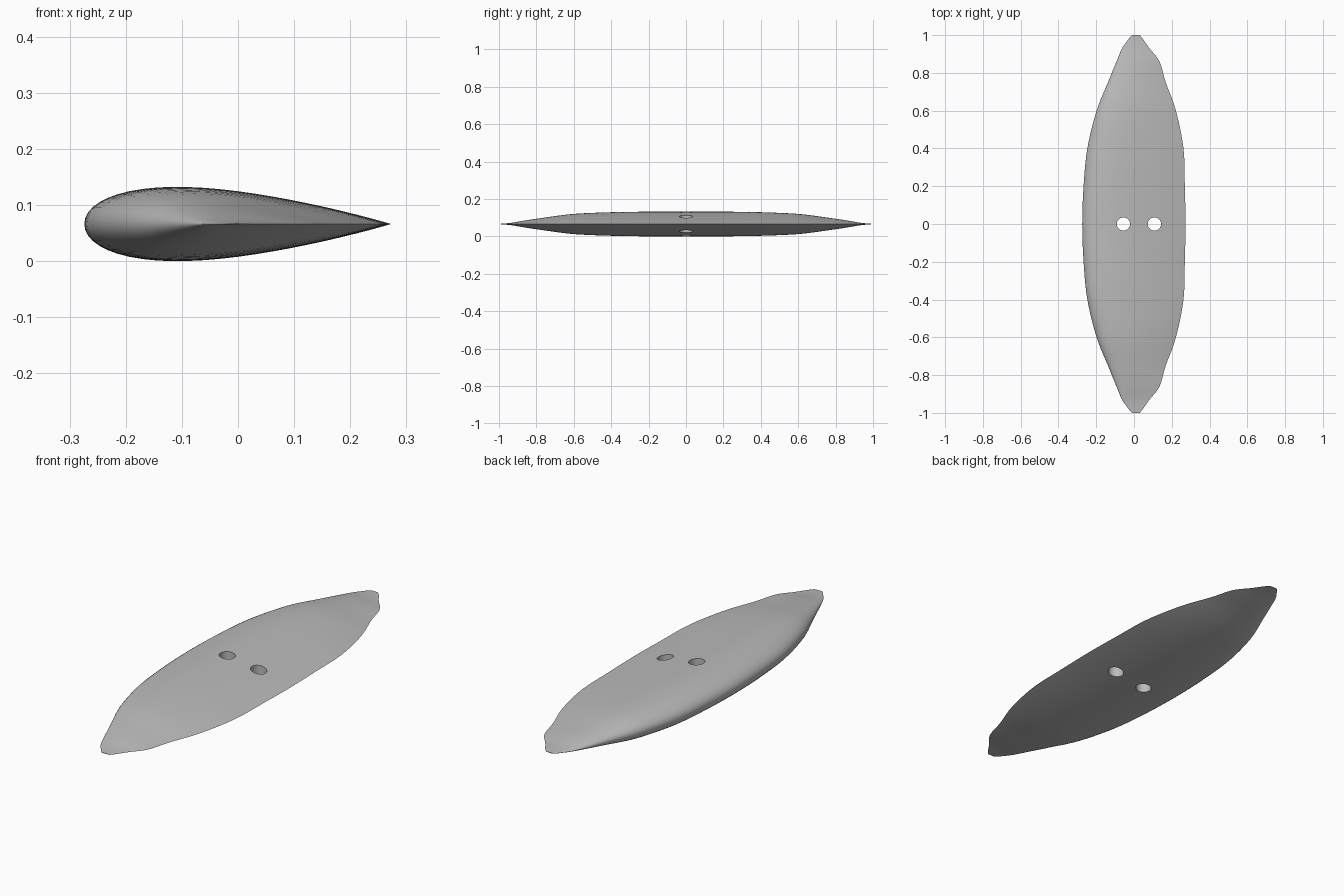
import bpy, bmesh, math

cube = bpy.data.objects.get("Cube")
if cube:
    bpy.data.objects.remove(cube, do_unlink=True)

MID_Z = 0.066
# Half-span stations: distance from middle, leading x, trailing x, half thickness
STATIONS = [
    (0.0, -0.274, 0.273, 0.066), (0.2, -0.267, 0.269, 0.066),
    (0.4, -0.247, 0.262, 0.063), (0.6, -0.198, 0.222, 0.054),
    (0.75, -0.138, 0.168, 0.035), (0.86, -0.093, 0.135, 0.019),
    (0.93, -0.063, 0.082, 0.007), (0.98, -0.028, 0.047, 0.002),
    (1.0, -0.01, 0.03, 0.001),
]


def smooth_stations(points, steps):
    """Catmull-Rom resampling, mirrored at the middle."""
    first = (-points[1][0],) + points[1][1:]
    pts = [first] + points + [points[-1]]
    result = []
    for i in range(1, len(pts) - 2):
        a, b, c, d = pts[i - 1:i + 3]
        for s in range(steps):
            t = s / steps
            result.append(tuple(
                0.5 * (2 * q + (r - p) * t + (2 * p - 5 * q + 4 * r - w) * t * t
                       + (3 * q - p - 3 * r + w) * t ** 3)
                for p, q, r, w in zip(a, b, c, d)))
    return result + [points[-1]]


def foil(u):
    """Symmetric teardrop thickness, peak near one at 30% chord."""
    return 2 * (1.4845 * math.sqrt(u) - 0.63 * u - 1.758 * u ** 2
                + 1.4215 * u ** 3 - 0.518 * u ** 4)


def section(bm, y, lead, trail, half, count=28):
    us = [(1 - math.cos(math.pi * k / count)) / 2 for k in range(count + 1)]
    loop = [(u, foil(u)) for u in us] + [(u, -foil(u)) for u in us[-2:0:-1]]
    return [bm.verts.new((lead + u * (trail - lead), y, MID_Z + h * half))
            for u, h in loop]


# Lofted blade
half = smooth_stations(STATIONS, 5)
spans = [(-s[0],) + s[1:] for s in reversed(half[1:])] + half
bm = bmesh.new()
rings = [section(bm, *s) for s in spans]
for a, b in zip(rings, rings[1:]):
    for i in range(len(a)):
        j = (i + 1) % len(a)
        bm.faces.new((a[i], a[j], b[j], b[i]))
bm.faces.new(rings[0])
bm.faces.new(rings[-1])
bmesh.ops.recalc_face_normals(bm, faces=bm.faces)
mesh = bpy.data.meshes.new("blade")
bm.to_mesh(mesh)
bm.free()
blade = bpy.data.objects.new("blade", mesh)
bpy.context.collection.objects.link(blade)

grey = bpy.data.materials.new("plain grey")
grey.use_nodes = True
colour = (0.5, 0.5, 0.5, 1)
grey.diffuse_color = colour
grey.node_tree.nodes["Principled BSDF"].inputs["Base Color"].default_value = colour
mesh.materials.append(grey)

# Two round mounting holes through the blade
for x in (-0.056, 0.108):
    bpy.ops.mesh.primitive_cylinder_add(vertices=40, radius=0.035, depth=0.4,
                                        location=(x, 0, MID_Z))
    cutter = bpy.context.object
    cutter.name = "hole_cutter"
    cutter.data.materials.append(grey)
    cut = blade.modifiers.new("hole", 'BOOLEAN')
    cut.operation = 'DIFFERENCE'
    cut.solver = 'EXACT'
    cut.object = cutter
    bpy.ops.object.select_all(action='DESELECT')
    blade.select_set(True)
    bpy.context.view_layer.objects.active = blade
    bpy.ops.object.modifier_apply(modifier=cut.name)
    bpy.data.objects.remove(cutter, do_unlink=True)

bpy.ops.object.shade_smooth_by_angle(angle=math.radians(35))
